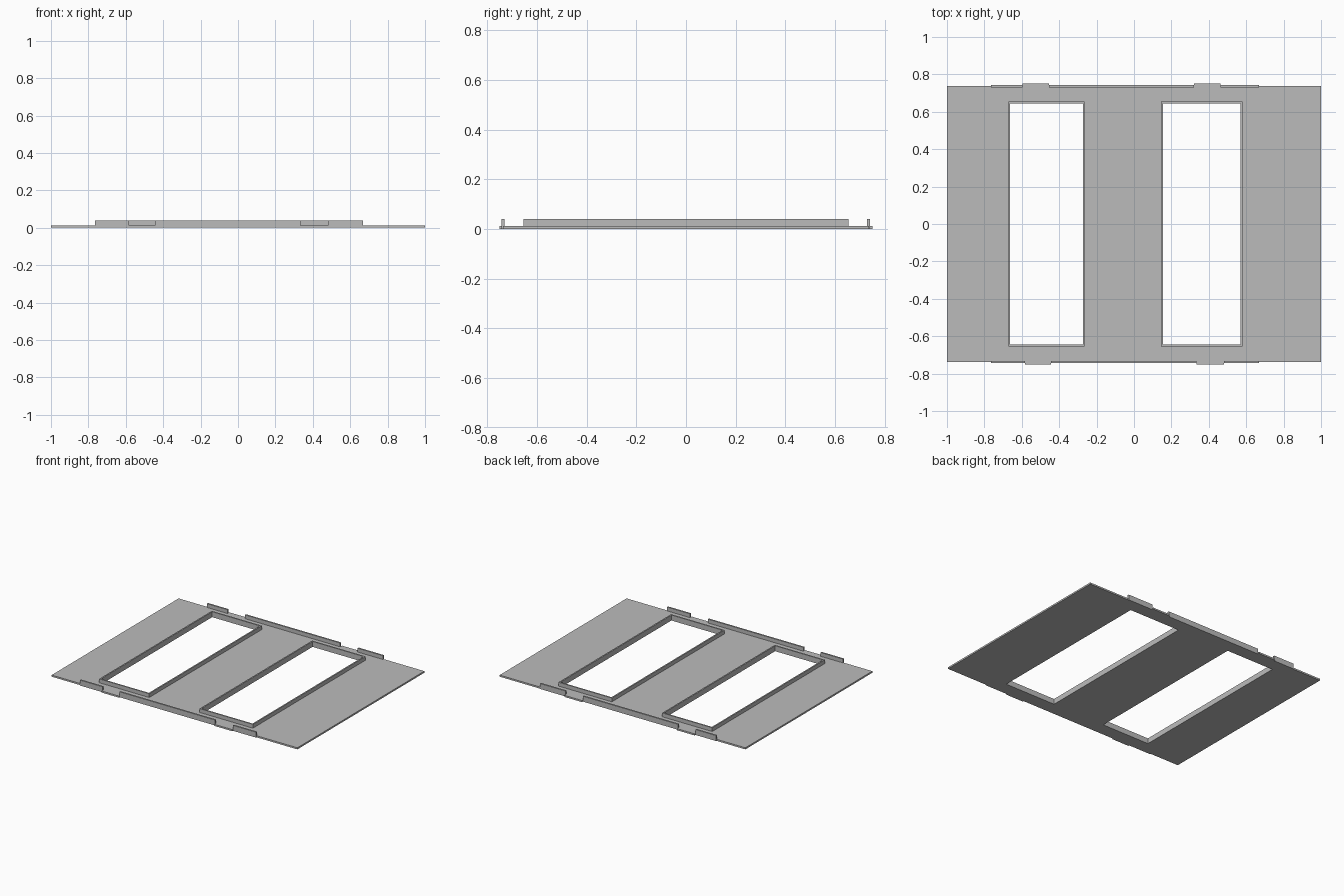
import bpy
import bmesh

cube = bpy.data.objects.get("Cube")
if cube:
    bpy.data.objects.remove(cube, do_unlink=True)

grey = bpy.data.materials.new("plain grey")
grey.use_nodes = True
grey.diffuse_color = (0.5, 0.5, 0.5, 1)
grey.node_tree.nodes["Principled BSDF"].inputs["Base Color"].default_value = (0.5, 0.5, 0.5, 1)

SHEET = 0.012   # sheet thickness
HEIGHT = 0.04   # height of upstanding lips
EDGE = 0.738    # half depth of the sheet
WALL = 0.01     # rim thickness


def prism(name, loops, z0, z1):
    """Extrude an outer rectangle, with optional rectangular holes, from z0 to z1."""
    curve = bpy.data.curves.new(name, "CURVE")
    curve.dimensions = "2D"
    curve.fill_mode = "BOTH"
    curve.extrude = (z1 - z0) / 2
    for loop in loops:
        spline = curve.splines.new("POLY")
        spline.points.add(len(loop) - 1)
        for point, (x, y) in zip(spline.points, loop):
            point.co = (x, y, 0, 1)
        spline.use_cyclic_u = True
    temp = bpy.data.objects.new(name, curve)
    bpy.context.collection.objects.link(temp)
    mesh = bpy.data.meshes.new_from_object(temp.evaluated_get(bpy.context.evaluated_depsgraph_get()))
    bpy.data.objects.remove(temp, do_unlink=True)
    bm = bmesh.new()
    bm.from_mesh(mesh)
    bmesh.ops.remove_doubles(bm, verts=bm.verts, dist=0.0001)
    bmesh.ops.translate(bm, verts=bm.verts, vec=(0, 0, (z0 + z1) / 2))
    bmesh.ops.recalc_face_normals(bm, faces=bm.faces)
    for face in bm.faces:
        face.smooth = False
    bm.to_mesh(mesh)
    bm.free()
    mesh.materials.clear()
    mesh.materials.append(grey)
    ob = bpy.data.objects.new(name, mesh)
    bpy.context.collection.objects.link(ob)
    return ob


def rect(x0, x1, y0, y1, inset=0):
    x0, x1, y0, y1 = x0 + inset, x1 - inset, y0 + inset, y1 - inset
    return [(x0, y0), (x1, y0), (x1, y1), (x0, y1)]


# Base sheet with flat tabs on its long edges and two openings
windows = {"right": (-0.672, -0.264), "left": (0.145, 0.58)}
front_tabs = [(-0.583, -0.443), (0.335, 0.48)]
back_tabs = [(-0.597, -0.455), (0.32, 0.463)]
TIP = 0.752


def tabbed_edge(tabs, edge, tip):
    points = []
    for x0, x1 in tabs:
        points += [(x0, edge), (x0, tip), (x1, tip), (x1, edge)]
    return points


outline = [(-1, -EDGE)] + tabbed_edge(front_tabs, -EDGE, -TIP) + [(1, -EDGE), (1, EDGE)]
outline += tabbed_edge(back_tabs, EDGE, TIP)[::-1] + [(-1, EDGE)]
holes = [rect(x0, x1, -0.655, 0.655, WALL) for x0, x1 in windows.values()]
prism("base_sheet", [outline] + holes, 0, SHEET)

# Upstanding rims around the openings
for side, (x0, x1) in windows.items():
    outer = (x0, x1, -0.655, 0.655)
    prism(side + "_window_rim", [rect(*outer), rect(*outer, WALL)], 0, HEIGHT)

# Upturned edge lips, interrupted at each tab
for end, tabs, y in (("front", front_tabs, -0.738), ("back", back_tabs, 0.736)):
    stops = [-0.765] + [x for tab in tabs for x in tab] + [0.668]
    for part, x0, x1 in zip(("right", "middle", "left"), stops[::2], stops[1::2]):
        prism(f"{end}_{part}_lip", [rect(x0, x1, y - 0.006, y + 0.006)], 0, HEIGHT)
